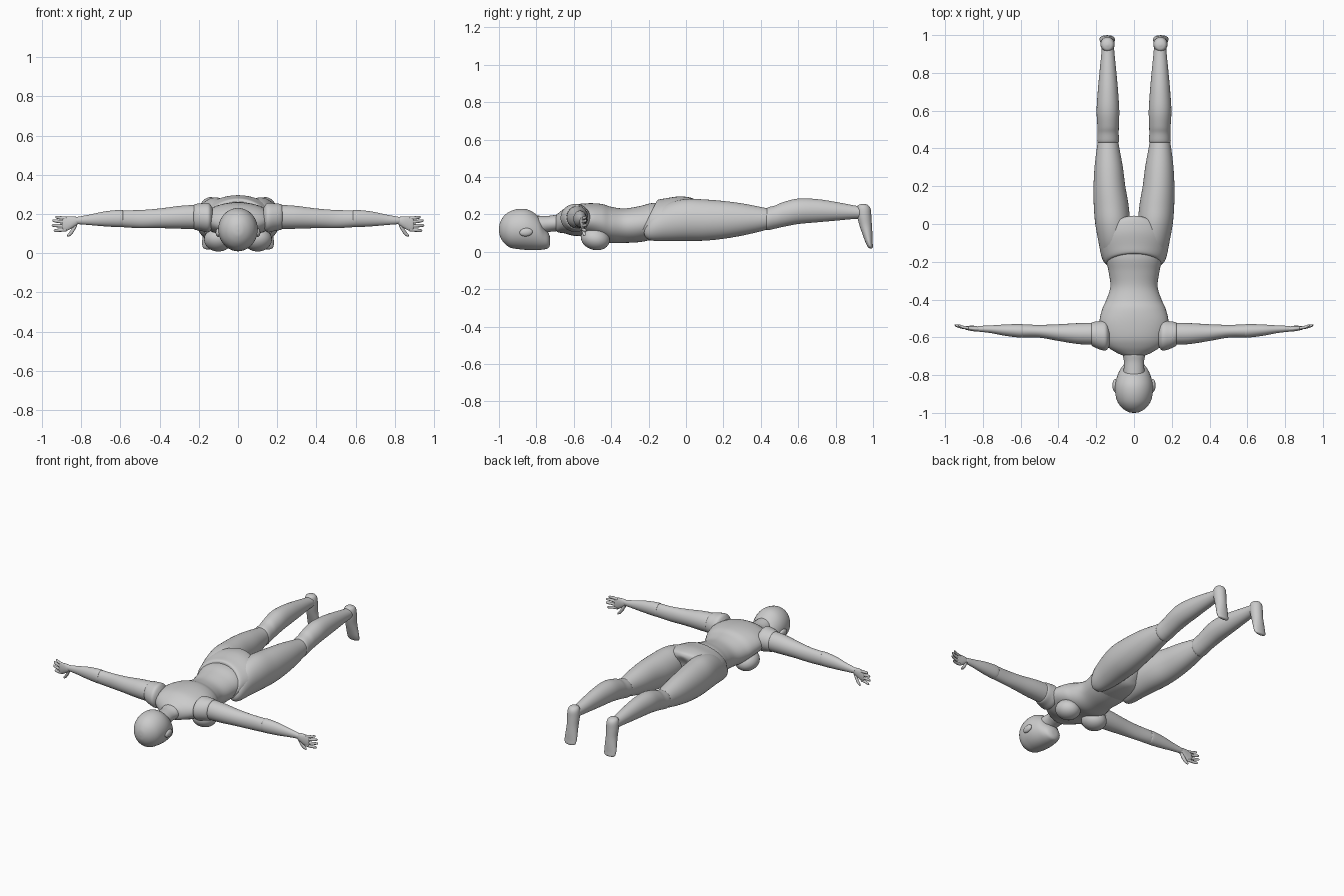
import bpy, bmesh, math

AXES = {'x': (0, 1, 2), 'y': (1, 0, 2), 'z': (2, 0, 1)}


def smooth_path(rows, steps):
    """Catmull-Rom interpolation through ring parameters."""
    out = []
    n = len(rows)
    for i in range(n - 1):
        p = [rows[max(0, min(n - 1, i + k))] for k in (-1, 0, 1, 2)]
        for s in range(steps):
            t = s / steps
            out.append([0.5 * (2 * b + (c - a) * t + (2 * a - 5 * b + 4 * c - d) * t * t
                               + (3 * b - a - 3 * c + d) * t ** 3)
                        for a, b, c, d in zip(*p)])
    out.append(list(rows[-1]))
    return out


def finish(name, bm):
    bmesh.ops.recalc_face_normals(bm, faces=bm.faces)
    me = bpy.data.meshes.new(name)
    bm.to_mesh(me)
    bm.free()
    for f in me.polygons:
        f.use_smooth = True
    ob = bpy.data.objects.new(name, me)
    bpy.context.collection.objects.link(ob)
    return ob


def loft(name, axis, rows, pair=False, seg=40, steps=5):
    """Rows: position, centre u, centre v, radius u, radius v, optional tilt."""
    a, u, v = AXES[axis]
    rings = smooth_path([tuple(r) + (0,) * (6 - len(r)) for r in rows], steps)
    for side in ((1, -1) if pair else (1,)):
        bm = bmesh.new()
        loops = []
        for s, cu, cv, ru, rv, tilt in rings:
            loop = []
            for k in range(seg):
                ang = 2 * math.pi * k / seg
                co = [0, 0, 0]
                co[u] = cu + max(ru, 0.001) * math.cos(ang)
                co[v] = cv + max(rv, 0.001) * math.sin(ang)
                co[a] = s + tilt * (co[v] - cv)
                co[0] *= side
                loop.append(bm.verts.new(co))
            loops.append(loop)
        for p, q in zip(loops, loops[1:]):
            for k in range(seg):
                j = (k + 1) % seg
                bm.faces.new((p[k], p[j], q[j], q[k]))
        bm.faces.new(loops[0])
        bm.faces.new(loops[-1])
        finish(name + (("_left" if side > 0 else "_right") if pair else ""), bm)


def ball(name, centre, radii, tilt=0):
    for side in (1, -1):
        bm = bmesh.new()
        bmesh.ops.create_uvsphere(bm, u_segments=32, v_segments=20, radius=1)
        ob = finish(name + ("_left" if side > 0 else "_right"), bm)
        ob.location = (side * centre[0], centre[1], centre[2])
        ob.scale = radii
        ob.rotation_euler.x = tilt


# Head, facing down, with ears
loft("head", 'y', [
    (-1.0, 0, .12, .004, .004), (-.995, 0, .12, .03, .035), (-.975, 0, .12, .062, .07),
    (-.94, 0, .12, .088, .097), (-.89, 0, .122, .1, .108), (-.84, 0, .117, .098, .107),
    (-.79, 0, .1, .083, .09), (-.76, 0, .075, .066, .062), (-.738, 0, .062, .048, .043),
    (-.728, 0, .058, .025, .024), (-.726, 0, .058, .003, .003)])
ball("ear", (.1, -.855, .105), (.014, .035, .022), .1)

# Neck and torso
loft("neck", 'y', [
    (-.84, 0, .14, .055, .055), (-.78, 0, .145, .055, .048), (-.73, 0, .15, .053, .043),
    (-.69, 0, .155, .06, .044), (-.65, 0, .16, .06, .04)])
loft("torso", 'y', [
    (-.70, 0, .155, .045, .035), (-.685, 0, .155, .085, .05), (-.65, 0, .165, .14, .066),
    (-.6, 0, .169, .172, .083), (-.52, 0, .17, .183, .09), (-.45, 0, .158, .168, .098),
    (-.4, 0, .144, .146, .097), (-.33, 0, .14, .125, .092), (-.25, 0, .148, .135, .096),
    (-.18, 0, .163, .148, .098), (-.1, 0, .17, .14, .09)])
ball("breast", (.1, -.485, .07), (.073, .078, .06), -.25)

# Pelvis shell with slanted waist edge
loft("pelvis", 'y', [
    (-.203, 0, .17, .12, .09, .5), (-.205, 0, .17, .147, .108, .5), (-.165, 0, .174, .166, .112, .5),
    (-.1, 0, .179, .181, .117, .5), (-.04, 0, .18, .165, .112, .5),
    (-.005, 0, .18, .11, .1, .45), (.01, 0, .18, .06, .07, .4), (.014, 0, .18, .004, .004, 0)])

# Legs
loft("thigh", 'y', [
    (-.225, .115, .11, .003, .003), (-.215, .115, .112, .032, .035), (-.18, .11, .132, .06, .072),
    (-.1, .107, .158, .08, .1), (0, .113, .171, .092, .112), (.1, .121, .17, .092, .11),
    (.2, .13, .171, .084, .101), (.3, .134, .173, .075, .086),
    (.4, .137, .175, .06, .065), (.46, .137, .178, .05, .05)], True)
loft("shin", 'y', [
    (.43, .137, .175, .045, .045), (.435, .137, .176, .057, .06), (.48, .137, .187, .056, .062),
    (.52, .137, .2, .057, .066), (.6, .138, .217, .06, .068), (.7, .138, .22, .054, .062),
    (.8, .138, .217, .045, .05), (.9, .138, .212, .035, .036), (.94, .138, .21, .032, .033)], True)
loft("foot", 'z', [
    (.257, .14, .947, .004, .004), (.25, .14, .947, .026, .026), (.23, .14, .95, .036, .037),
    (.19, .14, .953, .038, .038), (.14, .14, .961, .036, .033), (.09, .141, .971, .039, .026),
    (.05, .142, .979, .041, .019), (.025, .142, .986, .034, .013), (.018, .142, .988, .005, .003)], True)

# Arms
loft("shoulder", 'x', [
    (.13, -.595, .18, .05, .05), (.15, -.592, .181, .078, .074), (.19, -.588, .184, .073, .07),
    (.222, -.583, .185, .062, .064), (.226, -.582, .185, .05, .05)], True)
loft("upper_arm", 'x', [
    (.18, -.582, .185, .055, .058), (.22, -.581, .185, .058, .061), (.3, -.58, .183, .055, .058),
    (.4, -.575, .178, .044, .05), (.5, -.568, .174, .034, .046), (.6, -.566, .176, .034, .042),
    (.64, -.565, .176, .028, .034)], True)
loft("forearm", 'x', [
    (.59, -.566, .177, .028, .036), (.595, -.566, .177, .036, .044), (.68, -.562, .175, .03, .038),
    (.76, -.557, .17, .02, .026), (.82, -.555, .167, .015, .018), (.83, -.555, .167, .01, .012)], True)

# Hands
loft("palm", 'x', [
    (.81, -.555, .167, .011, .015), (.84, -.555, .16, .014, .028), (.875, -.552, .15, .011, .037),
    (.893, -.55, .148, .009, .034), (.897, -.55, .148, .004, .028)], True, 24, 3)
for name, z0, z1, tip in (("little_finger", .177, .184, .932), ("ring_finger", .158, .166, .947),
                          ("middle_finger", .138, .142, .95), ("index_finger", .12, .115, .94)):
    mid = (.88 + tip) / 2
    loft(name, 'x', [
        (.875, -.551, z0, .008, .009), (mid, -.546, (z0 + z1) / 2, .008, .0085),
        (tip - .006, -.537, z1, .006, .007), (tip, -.535, z1, .001, .001)], True, 12, 4)
loft("thumb", 'x', [
    (.822, -.553, .15, .008, .012), (.838, -.55, .125, .01, .017), (.854, -.546, .103, .008, .013),
    (.868, -.543, .091, .006, .007), (.872, -.542, .088, .001, .001)], True, 12, 4)
